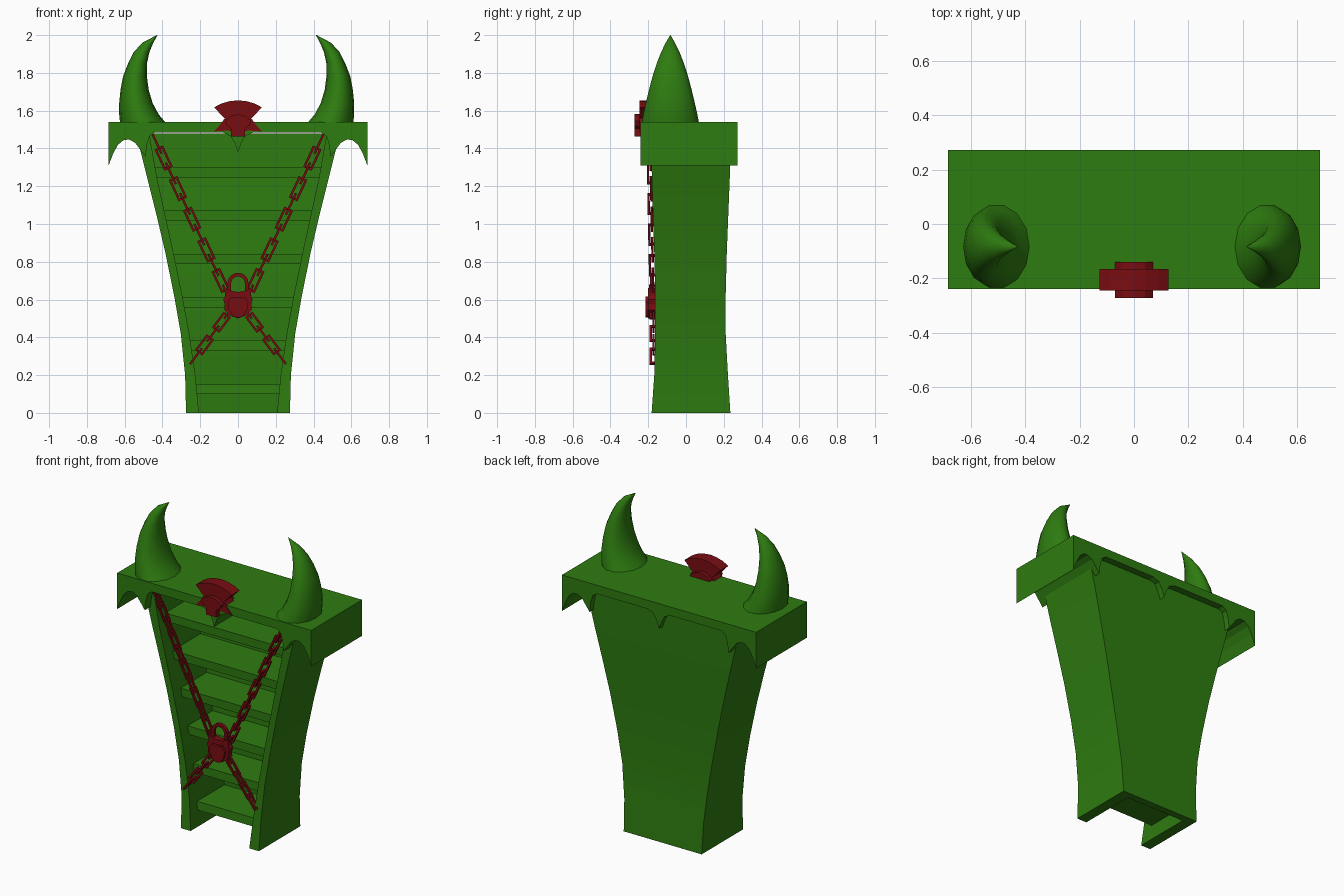
import bpy, bmesh, math
from mathutils import Vector, Matrix

cube = bpy.data.objects.get("Cube")
if cube:
    bpy.data.objects.remove(cube, do_unlink=True)


def material(name, color):
    m = bpy.data.materials.new(name)
    m.use_nodes = True
    m.diffuse_color = color
    m.node_tree.nodes["Principled BSDF"].inputs["Base Color"].default_value = color
    return m


GREEN = material("green", (0.027, 0.2, 0.005, 1))
RED = material("dark red", (0.19, 0.004, 0.006, 1))


def finish(name, bm, mat, smooth=None):
    bmesh.ops.recalc_face_normals(bm, faces=bm.faces)
    me = bpy.data.meshes.new(name)
    bm.to_mesh(me)
    bm.free()
    me.materials.append(mat)
    ob = bpy.data.objects.new(name, me)
    bpy.context.collection.objects.link(ob)
    if smooth:
        bpy.ops.object.select_all(action='DESELECT')
        ob.select_set(True)
        bpy.context.view_layer.objects.active = ob
        bpy.ops.object.shade_smooth_by_angle(angle=math.radians(smooth))
    return ob


def loft(bm, rings, closed=False):
    """Skin a list of point rings; cap the ends, or join last to first."""
    vs = [[bm.verts.new(p) for p in r] for r in rings]
    n = len(vs[0])
    pairs = list(zip(vs, vs[1:])) + ([(vs[-1], vs[0])] if closed else [])
    for a, b in pairs:
        for i in range(n):
            j = (i + 1) % n
            bm.faces.new((a[i], a[j], b[j], b[i]))
    if not closed:
        bm.faces.new(vs[0])
        bm.faces.new(vs[-1])


def plate(name, half, y0, y1, mat):
    """Extrude along y an outline given by its right half, top to bottom."""
    outline = half + [(-x, z) for x, z in reversed(half) if x > 0]
    bm = bmesh.new()
    loft(bm, [[(x, y, z) for x, z in outline] for y in (y0, y1)])
    return finish(name, bm, mat)


# Case: levels of z, outer half width, inner half width, front y, back y
LEVELS = [(0, .275, .207, -.182, .235), (.2, .28, .226, -.168, .222),
          (.42, .303, .258, -.163, .21), (.62, .338, .295, -.163, .21),
          (.85, .385, .342, -.168, .216), (1.05, .432, .386, -.175, .224),
          (1.25, .482, .43, -.181, .232), (1.48, .54, .47, -.184, .236)]
BACK = 0.045


def level_at(z):
    for a, b in zip(LEVELS, LEVELS[1:]):
        if z <= b[0]:
            t = (z - a[0]) / (b[0] - a[0])
            return [p + (q - p) * t for p, q in zip(a, b)]


bm = bmesh.new()
loft(bm, [[(-w, f, z), (-v, f, z), (-v, b - BACK, z), (v, b - BACK, z),
           (v, f, z), (w, f, z), (w, b, z), (-w, b, z)]
          for z, w, v, f, b in LEVELS])
finish("case", bm, GREEN, 25)

# Shelves follow the flare of the side walls
for k in range(6):
    z0 = 0.10 + 0.2295 * k
    bm = bmesh.new()
    rings = []
    for z in (z0, z0 + 0.053):
        _, w, v, f, b = level_at(z)
        v += 0.02
        rings.append([(-v, f + .075, z), (v, f + .075, z),
                      (v, b - .02, z), (-v, b - .02, z)])
    loft(bm, rings)
    finish(f"shelf_{k + 1}", bm, GREEN)

# Top slab with a dripping lower edge
plate("top_slab",
      [(.685, 1.54), (.685, 1.31), (.66, 1.375), (.635, 1.42), (.605, 1.445),
       (.575, 1.447), (.545, 1.43), (.515, 1.39), (.49, 1.355), (.482, 1.42),
       (.468, 1.465), (.44, 1.485), (.08, 1.485), (.04, 1.467), (.018, 1.43),
       (0, 1.38)], -.24, .272, GREEN)

# Horns: z, outer x, inner x, y radius
HORN = [(1.53, .617, .37, .157), (1.58, .622, .413, .147), (1.64, .622, .445, .133),
        (1.71, .615, .466, .116), (1.78, .602, .475, .097), (1.85, .575, .475, .074),
        (1.91, .545, .462, .05), (1.96, .499, .441, .025), (2.0, .423, .419, .001)]
for side, label in ((1, "left"), (-1, "right")):
    bm = bmesh.new()
    rings = []
    for z, o, i, ry in HORN:
        ring = []
        for s in range(14):
            a = math.tau * s / 14
            x = (o + i) / 2 + (o - i) / 2 * math.cos(a)
            ring.append((side * x - .007, -.083 + ry * math.sin(a), z))
        rings.append(ring)
    loft(bm, rings)
    finish(f"{label}_horn", bm, GREEN, 50)

# Crest on the slab's front edge
plate("crest_fan",
      [(0, 1.655), (.045, 1.65), (.09, 1.637), (.127, 1.617), (.105, 1.595),
       (.085, 1.572), (.07, 1.56), (.095, 1.525), (.127, 1.49), (.055, 1.495),
       (0, 1.48)], -.245, -.165, RED)
plate("crest_knot",
      [(0, 1.582), (.04, 1.572), (.07, 1.545), (.06, 1.522), (.036, 1.505),
       (.036, 1.462)], -.272, -.14, RED)


# Chains of alternating rectangular links
def link(bm, centre, along, across, length, width, t):
    normal = along.cross(across)
    rings = []
    for sa, sb in ((1, 1), (1, -1), (-1, -1), (-1, 1)):
        ring = []
        for inset, n in ((0, -1), (0, 1), (t, 1), (t, -1)):
            ring.append(centre + along * sa * (length / 2 - inset)
                        + across * sb * (width / 2 - inset) + normal * n * t / 2)
        rings.append(ring)
    loft(bm, rings, closed=True)


def chain(name, start, end, count):
    start, end = Vector(start), Vector(end)
    along = (end - start).normalized()
    depth = Vector((0, 1, 0))
    depth = (depth - along * depth.dot(along)).normalized()
    flat = along.cross(depth)
    pitch = (end - start).length / count
    bm = bmesh.new()
    for k in range(count):
        c = start + along * pitch * (k + .5)
        if k % 2:
            link(bm, c, along, flat, pitch * 1.4, .05, .012)
        else:
            link(bm, c, along, depth, pitch * 1.4, .042, .012)
    finish(name, bm, RED)


for side, label in ((1, "left"), (-1, "right")):
    chain(f"{label}_upper_chain", (side * .45, -.19, 1.47), (side * .035, -.172, .58), 11)
    chain(f"{label}_lower_chain", (side * .245, -.172, .27), (side * .02, -.172, .57), 5)

# Padlock: body, raised jaw, side spikes and arched shackle
plate("lock_body",
      [(0, .64), (.03, .645), (.072, .66), (.068, .62), (.078, .6), (.07, .575),
       (.072, .545), (.04, .515), (0, .5)], -.2, -.16, RED)
plate("lock_front", [(0, .61), (.035, .615), (.055, .585), (.048, .545), (.025, .51),
                     (0, .505)], -.214, -.19, RED)
bm = bmesh.new()
path = [(-.046, .62)] + [(-.046 * math.cos(a), .686 + .046 * math.sin(a))
                         for a in (math.pi * k / 10 for k in range(11))] + [(.046, .62)]
rings = []
for x, z in path:
    out = Vector((x, 0, max(z - .686, 0))).normalized() * .0095
    c = Vector((x, -.18, z))
    d = Vector((0, .011, 0))
    rings.append([c + out + d, c + out - d, c - out - d, c - out + d])
loft(bm, rings)
finish("lock_shackle", bm, RED, 30)
